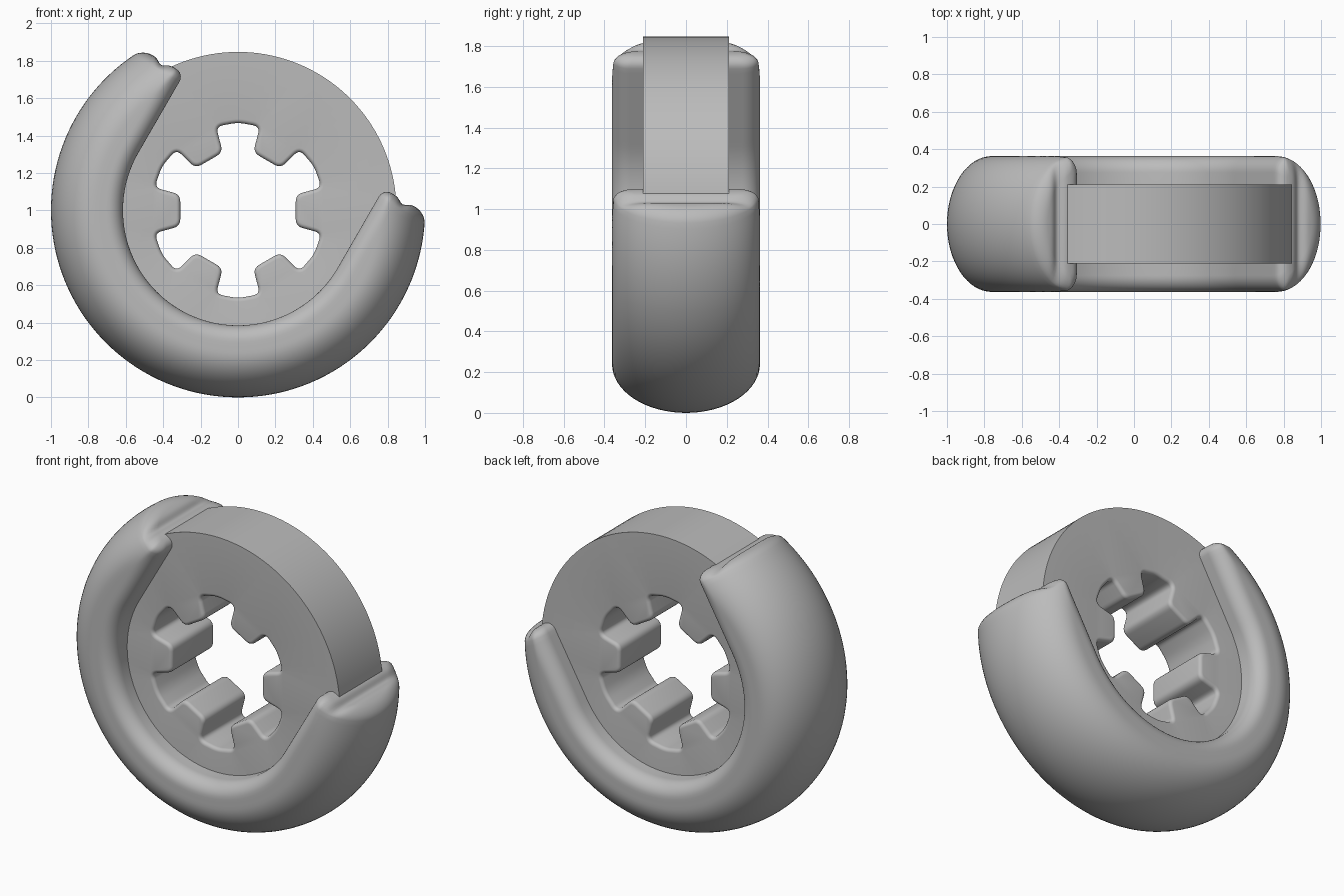
import bpy, bmesh, math
from math import sin, cos, pi, radians, sqrt, hypot

cube = bpy.data.objects.get("Cube")
if cube:
    bpy.data.objects.remove(cube)

grey = bpy.data.materials.new("plain_grey")
grey.use_nodes = True
GREY = (0.5, 0.5, 0.5, 1)
grey.diffuse_color = GREY
grey.node_tree.nodes["Principled BSDF"].inputs["Base Color"].default_value = GREY


def finish(name, bm):
    """Turn a bmesh into a smooth object with sharp creases."""
    bmesh.ops.recalc_face_normals(bm, faces=bm.faces[:])
    mesh = bpy.data.meshes.new(name)
    bm.to_mesh(mesh)
    bm.free()
    mesh.materials.append(grey)
    obj = bpy.data.objects.new(name, mesh)
    bpy.context.collection.objects.link(obj)
    bpy.ops.object.select_all(action='DESELECT')
    obj.select_set(True)
    bpy.context.view_layer.objects.active = obj
    bpy.ops.object.shade_smooth_by_angle(angle=radians(38))
    return obj


def bridge(bm, a, b):
    n = len(a)
    for i in range(n):
        j = (i + 1) % n
        bm.faces.new((a[i], a[j], b[j], b[i]))


# Hub: disc with a six-slot toothed hole whose rims are rounded
HUB_R, HUB_Y, RIM = 0.847, 0.21, 0.022


def rounded_outline(corners, cut, steps=6):
    """Replace every corner of a closed outline by a small curve."""
    pts = []
    n = len(corners)
    for i, (cx, cz) in enumerate(corners):
        ends = []
        for ox, oz in (corners[i - 1], corners[(i + 1) % n]):
            f = cut / hypot(ox - cx, oz - cz)
            ends.append((cx + (ox - cx) * f, cz + (oz - cz) * f))
        (ax, az), (bx, bz) = ends
        for k in range(steps + 1):
            t = k / steps
            p, q, w = (1 - t) ** 2, 2 * t * (1 - t), t * t
            pts.append((p * ax + q * cx + w * bx, p * az + q * cz + w * bz))
    return pts


slot = [(0.32, -14.7), (0.463, -14.7), (0.47, 0), (0.463, 14.7), (0.32, 14.7)]
corners = []
for k in range(6):
    for r, deg in slot:
        a = radians(90 + 60 * k + deg)
        corners.append((r * cos(a), r * sin(a)))
hole = rounded_outline(corners, 0.038)


def hole_ring(bm, y, grow):
    ring = []
    n = len(hole)
    for i, (x, z) in enumerate(hole):
        (px, pz), (qx, qz) = hole[i - 1], hole[(i + 1) % n]
        tx, tz = qx - px, qz - pz
        f = grow / hypot(tx, tz)
        ring.append(bm.verts.new((x + tz * f, y, 1 + z - tx * f)))
    return ring


bm = bmesh.new()
steps = 5
bend = [k * pi / 2 / steps for k in range(steps + 1)]
levels = [(HUB_Y - RIM * (1 - cos(a)), RIM * (1 - sin(a))) for a in bend]
levels += [(-y, g) for y, g in reversed(levels)]
rings = [hole_ring(bm, y, g) for y, g in levels]
for a, b in zip(rings, rings[1:]):
    bridge(bm, a, b)
N = 144
rims = [[bm.verts.new((HUB_R * cos(2 * pi * i / N), y, 1 + HUB_R * sin(2 * pi * i / N)))
         for i in range(N)] for y in (HUB_Y, -HUB_Y)]
bridge(bm, rims[0], rims[1])
for rim, ring in zip(rims, (rings[0], rings[-1])):
    edges = []
    for loop in (rim, ring):
        for i, v in enumerate(loop):
            w = loop[(i + 1) % len(loop)]
            edges.append(bm.edges.get((v, w)) or bm.edges.new((v, w)))
    bmesh.ops.triangle_fill(bm, use_beauty=True, edges=edges)
finish("toothed_hub", bm)

# Cover: thick crowned U that wraps the hub, open along a tilted axis
# u runs towards the opening, v runs across it
INNER, HALF, END, ROUND = 0.615, 0.363, 0.49, 0.05
TILT = radians(60)
ACROSS = 28


def half_thickness(r, d):
    crown = HALF * sqrt(max(0, 1 - (max(0, r - 0.76) / 0.24) ** 2))
    lip = 0.275 + (HALF - 0.275) * sqrt(max(0, 1 - max(0, 1 - d / 0.085) ** 2))
    return min(crown, lip)


def section(bm, inner, outer, inset, dip):
    """One closed cross-section from inner to outer point; returns both sides."""
    front, back = [], []
    for k in range(ACROSS + 1):
        t = (1 - cos(pi * k / ACROSS)) / 2
        u = inner[0] + (outer[0] - inner[0]) * t
        v = inner[1] + (outer[1] - inner[1]) * t
        r = hypot(u, v)
        d = (abs(v) if u > 0 else r) - INNER
        y = half_thickness(r + inset, d - inset) * (1 - inset / HALF)
        u -= dip * math.exp(-((abs(v) - 0.745) / 0.03) ** 2)
        x = u * cos(TILT) + v * sin(TILT)
        z = 1 + u * sin(TILT) - v * cos(TILT)
        front.append(bm.verts.new((x, -y, z)))
        back.append(bm.verts.new((x, y, z)) if k < ACROSS else front[-1])
    return front, back


def arm(bm, side):
    """Straight arm sections, ending in a rounded tip."""
    base = END - ROUND
    plan = [(base * k / 16, 0, 0) for k in range(1, 17)]
    for k in range(1, 7):
        a = k * pi / 12
        plan.append((base + ROUND * sin(a), ROUND * (1 - cos(a)), 0.022 * sin(a)))
    out = []
    for u, inset, dip in plan:
        far = sqrt((1 - inset) ** 2 - u * u)
        out.append(section(bm, (u, side * (INNER + inset)), (u, side * far), inset, dip))
    return out


bm = bmesh.new()
sections = arm(bm, -1)[::-1]
for k in range(73):
    a = -pi + pi * k / 72
    sections.append(section(bm, (INNER * sin(a), INNER * cos(a)), (sin(a), cos(a)), 0, 0))
sections += arm(bm, 1)
loops = [f + b[-2::-1] for f, b in sections]
for a, b in zip(loops, loops[1:]):
    bridge(bm, a, b)
for f, b in (sections[0], sections[-1]):
    for k in range(ACROSS):
        quad = [f[k], f[k + 1], b[k + 1], b[k]]
        bm.faces.new(quad[:3] + quad[3:] if k < ACROSS - 1 else [f[k], f[k + 1], b[k]])
finish("crowned_cover", bm)
